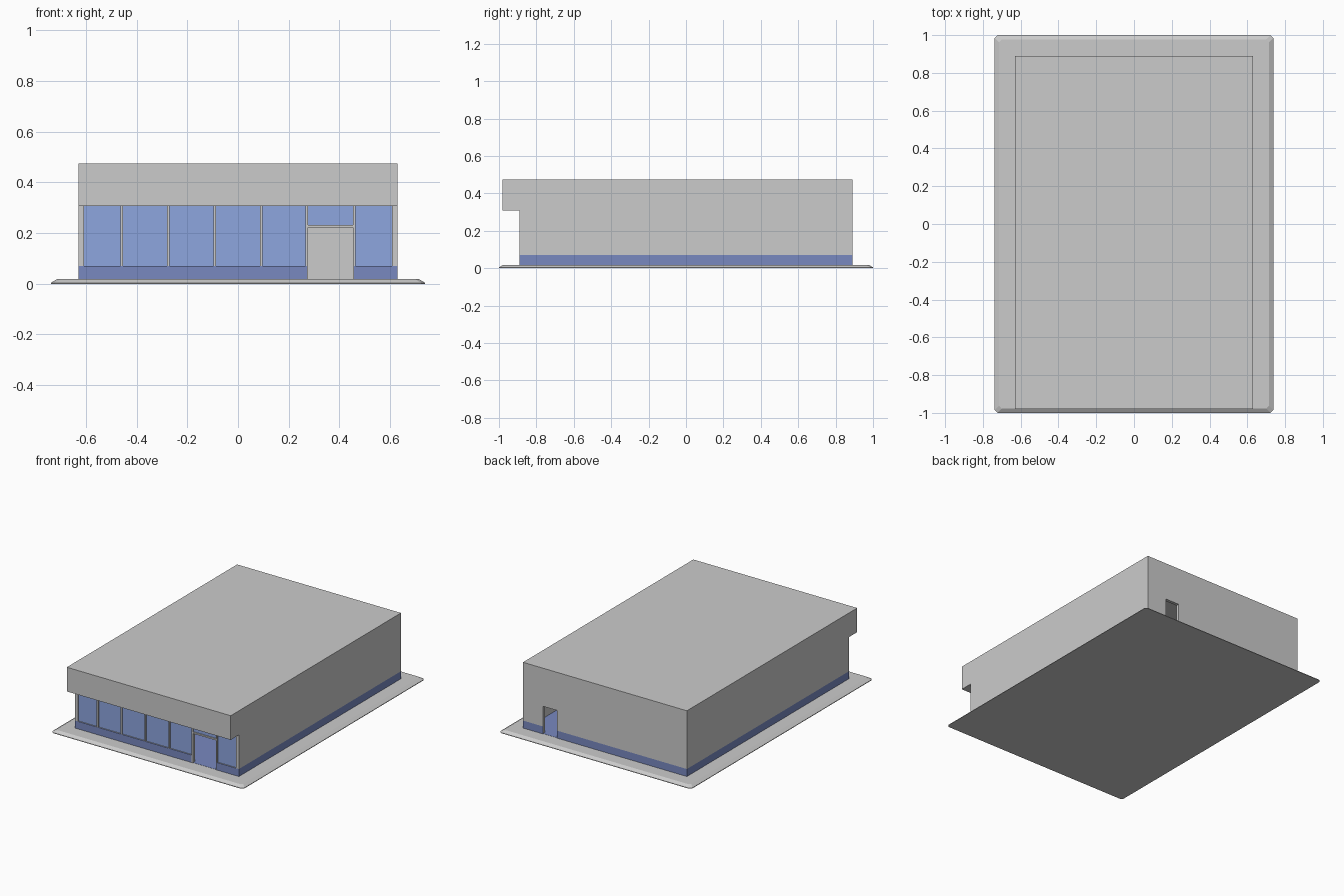
import bpy, bmesh

if "Cube" in bpy.data.objects:
    bpy.data.objects.remove(bpy.data.objects["Cube"])

def material(name, rgb):
    m = bpy.data.materials.new(name)
    m.diffuse_color = (*rgb, 1)
    m.use_nodes = True
    m.node_tree.nodes["Principled BSDF"].inputs["Base Color"].default_value = m.diffuse_color
    return m

GLASS = material("glass_blue", (0.27, 0.38, 0.74))
BLUE = material("trim_blue", (0.19, 0.25, 0.53))

def finish(name, bm, mat=None):
    bmesh.ops.recalc_face_normals(bm, faces=bm.faces)
    me = bpy.data.meshes.new(name)
    bm.to_mesh(me)
    bm.free()
    ob = bpy.data.objects.new(name, me)
    bpy.context.collection.objects.link(ob)
    if mat:
        me.materials.append(mat)
    return ob

def box(name, x, y, z, mat=None):
    bm = bmesh.new()
    bmesh.ops.create_cube(bm, size=1)
    for v in bm.verts:
        for i, (a, b) in enumerate((x, y, z)):
            v.co[i] = a if v.co[i] < 0 else b
    return finish(name, bm, mat)

W, D, T = 0.63, 0.89, 0.022        # half width, half depth, wall thickness
Z0, ZB, ZE, ZR = 0.018, 0.07, 0.307, 0.475   # slab, trim, eave, roof
SKIN = 0.003

# Paved slab with sloped rim and clipped corners
bm = bmesh.new()
rings = []
for hx, hy, z in ((0.738, 1.0, 0), (0.738, 1.0, 0.004), (0.715, 0.978, Z0)):
    c = 0.015
    pts = [(hx, -hy + c), (hx, hy - c), (hx - c, hy), (-hx + c, hy),
           (-hx, hy - c), (-hx, -hy + c), (-hx + c, -hy), (hx - c, -hy)]
    rings.append([bm.verts.new((px, py, z)) for px, py in pts])
bm.faces.new(rings[0])
bm.faces.new(rings[-1])
for a, b in zip(rings, rings[1:]):
    for i in range(8):
        j = (i + 1) % 8
        bm.faces.new((a[i], a[j], b[j], b[i]))
finish("paved_slab", bm)

# Interior floor and partition between shop and store room
box("floor", (-W + T, W - T), (-D + SKIN, D - SKIN), (Z0 - 0.005, Z0 + 0.001), BLUE)
box("partition", (-W + T, W - T), (0.2, 0.22), (Z0, ZE))

# Roof block overhanging the shop front
box("roof_block", (-W, W), (-0.98, D), (ZE, ZR))

# Side walls with blue base trim on the outside
for s, side in ((-1, "left"), (1, "right")):
    def span(a, b):
        return tuple(sorted((s * a, s * b)))
    box(side + "_wall", span(W - T, W), (-D, D), (ZB, ZE))
    box(side + "_wall_base", span(W - T, W - SKIN), (-D + SKIN, D - SKIN), (Z0, ZB))
    box(side + "_base_trim", span(W - SKIN, W), (-D, D), (Z0, ZB), BLUE)

# Back wall with an open doorway
bx0, bx1, bz = 0.37, 0.478, 0.21
for n, (a, b) in enumerate(((-W + T, bx0), (bx1, W - T))):
    box(f"back_wall_{n}", (a, b), (D - T, D), (ZB, ZE))
    box(f"back_wall_base_{n}", (a, b), (D - T, D - SKIN), (Z0, ZB))
for n, (a, b) in enumerate(((-W + SKIN, bx0), (bx1, W - SKIN))):
    box(f"back_base_trim_{n}", (a, b), (D - SKIN, D), (Z0, ZB), BLUE)
box("back_door_header", (bx0, bx1), (D - T, D), (bz, ZE))

# Shop front: base trim either side of the doorway
fx0, fx1, fz = 0.277, 0.453, 0.222
for n, (a, b) in enumerate(((-W + SKIN, fx0 - 0.005), (fx1 + 0.005, W - SKIN))):
    box(f"front_base_trim_{n}", (a, b), (-D, -D + SKIN), (Z0, ZB), BLUE)
for n, (a, b) in enumerate(((-W + T, fx0 - 0.005), (fx1 + 0.005, W - T))):
    box(f"front_base_wall_{n}", (a, b), (-D + SKIN, -D + T), (Z0, ZB))

# Mullions; the pair beside the doorway runs down to the floor
mull = [-0.458, -0.275, -0.092, 0.092, 0.272, 0.458]
for n, x in enumerate(mull):
    box(f"mullion_{n}", (x - 0.005, x + 0.005), (-D, -D + T),
        (Z0 if n > 3 else ZB, ZE))
box("front_door_lintel", (fx0, fx1), (-D, -D + T), (fz, fz + 0.01))

# Glass panes between the mullions
edges = [-W + T - 0.005] + mull + [W - T + 0.005]
for n, (a, b) in enumerate(zip(edges, edges[1:])):
    box(f"pane_{n}", (a + 0.005, b - 0.005), (-D + 0.008, -D + 0.014),
        (fz + 0.01 if n == 5 else ZB, ZE), GLASS)
